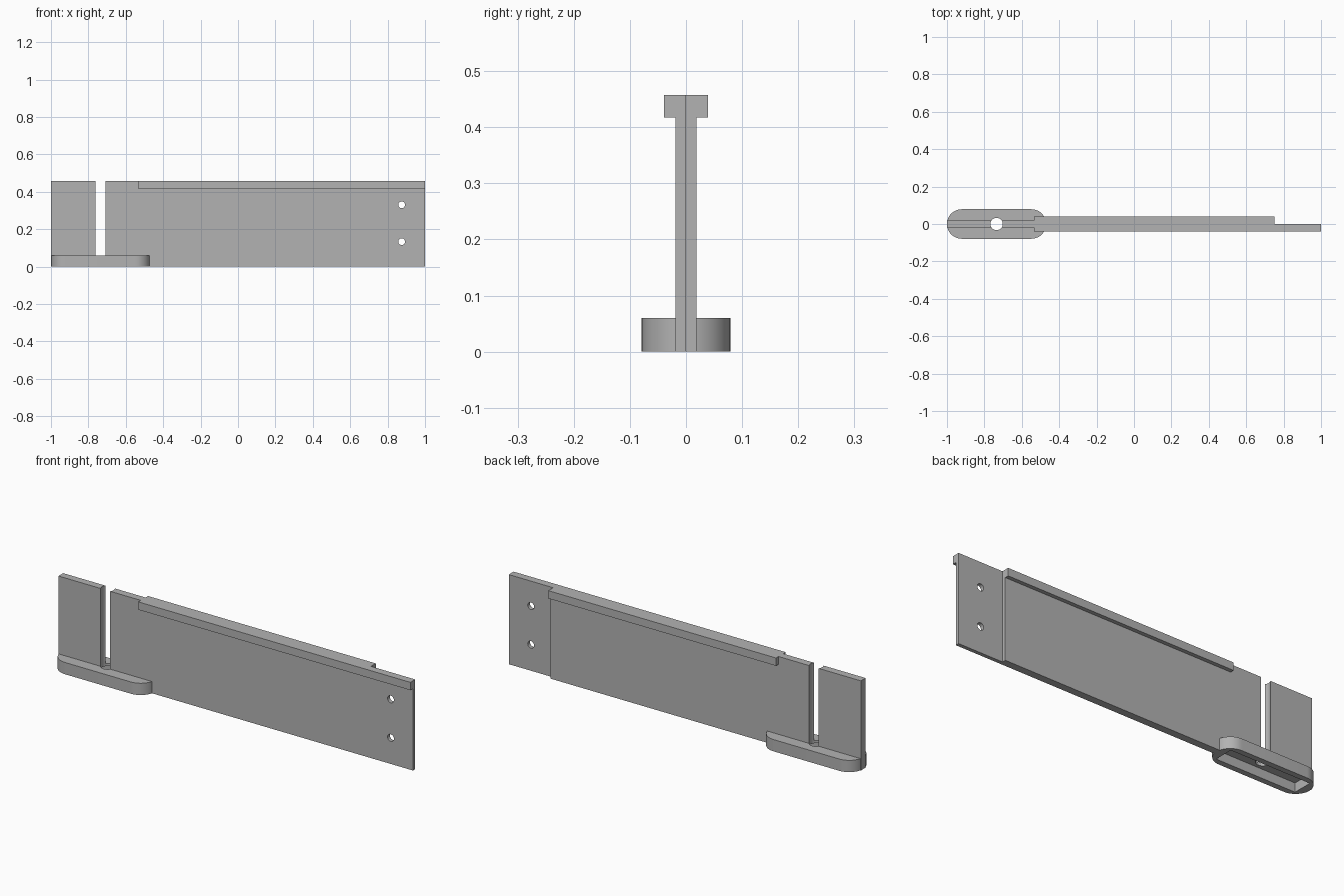
import bpy, bmesh, math
from mathutils import Matrix, Vector

if "Cube" in bpy.data.objects:
    bpy.data.objects.remove(bpy.data.objects["Cube"], do_unlink=True)

grey = bpy.data.materials.new("plain_grey")
grey.use_nodes = True
colour = (0.45, 0.45, 0.45, 1)
grey.diffuse_color = colour
grey.node_tree.nodes["Principled BSDF"].inputs["Base Color"].default_value = colour


def finish(name, bm):
    bmesh.ops.recalc_face_normals(bm, faces=bm.faces)
    mesh = bpy.data.meshes.new(name)
    bm.to_mesh(mesh)
    bm.free()
    mesh.materials.append(grey)
    obj = bpy.data.objects.new(name, mesh)
    bpy.context.collection.objects.link(obj)
    return obj


def prism(name, outline, z0, z1):
    """Extrude a plan outline from z0 up to z1."""
    bm = bmesh.new()
    face = bm.faces.new([bm.verts.new((x, y, z0)) for x, y in outline])
    grown = bmesh.ops.extrude_face_region(bm, geom=[face])["geom"]
    verts = [v for v in grown if isinstance(v, bmesh.types.BMVert)]
    bmesh.ops.translate(bm, verts=verts, vec=(0, 0, z1 - z0))
    return finish(name, bm)


def rod(name, centre, radius, length, axis):
    bm = bmesh.new()
    turn = Vector((0, 0, 1)).rotation_difference(Vector(axis)).to_matrix().to_4x4()
    bmesh.ops.create_cone(bm, cap_ends=True, segments=48, radius1=radius, radius2=radius,
                          depth=length, matrix=Matrix.Translation(centre) @ turn)
    return finish(name, bm)


def combine(target, tool, operation):
    """Apply a boolean and discard the tool object."""
    tool.hide_render = True
    bpy.context.view_layer.objects.active = target
    mod = target.modifiers.new(operation.lower(), "BOOLEAN")
    mod.operation, mod.solver, mod.object = operation, "EXACT", tool
    bpy.ops.object.modifier_apply(modifier=mod.name)
    bpy.data.objects.remove(tool, do_unlink=True)


HEIGHT, STEP = 0.457, 0.75
FOOT_X, FOOT_R, FOOT_H = -0.735, 0.079, 0.06


def stepped(start, half):
    """Plan outline whose rear half stops short of the far end."""
    return [(start, -half), (1, -half), (1, 0), (STEP, 0), (STEP, half), (start, half)]


# Upright blade with a wider rail along its top
blade = prism("blade", stepped(-1, 0.019), 0, HEIGHT)
combine(blade, prism("top_rail", stepped(-0.535, 0.039), 0.417, HEIGHT), "UNION")

# Foot with rounded ends
outline = []
for side, start in ((1, -90), (-1, 90)):
    for i in range(25):
        a = math.radians(start + i * 7.5)
        outline.append((FOOT_X + side * (0.265 - FOOT_R) + FOOT_R * math.cos(a),
                        FOOT_R * math.sin(a)))
combine(blade, prism("foot", outline, 0, FOOT_H), "UNION")
blade.name = "blade_and_foot"

# Rectangular pocket under the foot
pocket = [(FOOT_X + sx * 0.225, sy * 0.05) for sx, sy in ((-1, -1), (1, -1), (1, 1), (-1, 1))]
combine(blade, prism("foot_pocket", pocket, -0.1, 0.046), "DIFFERENCE")

# Vertical bore that splits the blade, and two mounting holes
combine(blade, rod("vertical_bore", (FOOT_X, 0, 0.25), 0.033, 1, (0, 0, 1)), "DIFFERENCE")
for z in (0.133, 0.33):
    combine(blade, rod("mounting_hole", (0.875, 0, z), 0.018, 0.3, (0, 1, 0)), "DIFFERENCE")

bpy.ops.object.select_all(action="DESELECT")
blade.select_set(True)
bpy.context.view_layer.objects.active = blade
bpy.ops.object.shade_smooth_by_angle(angle=math.radians(25))
